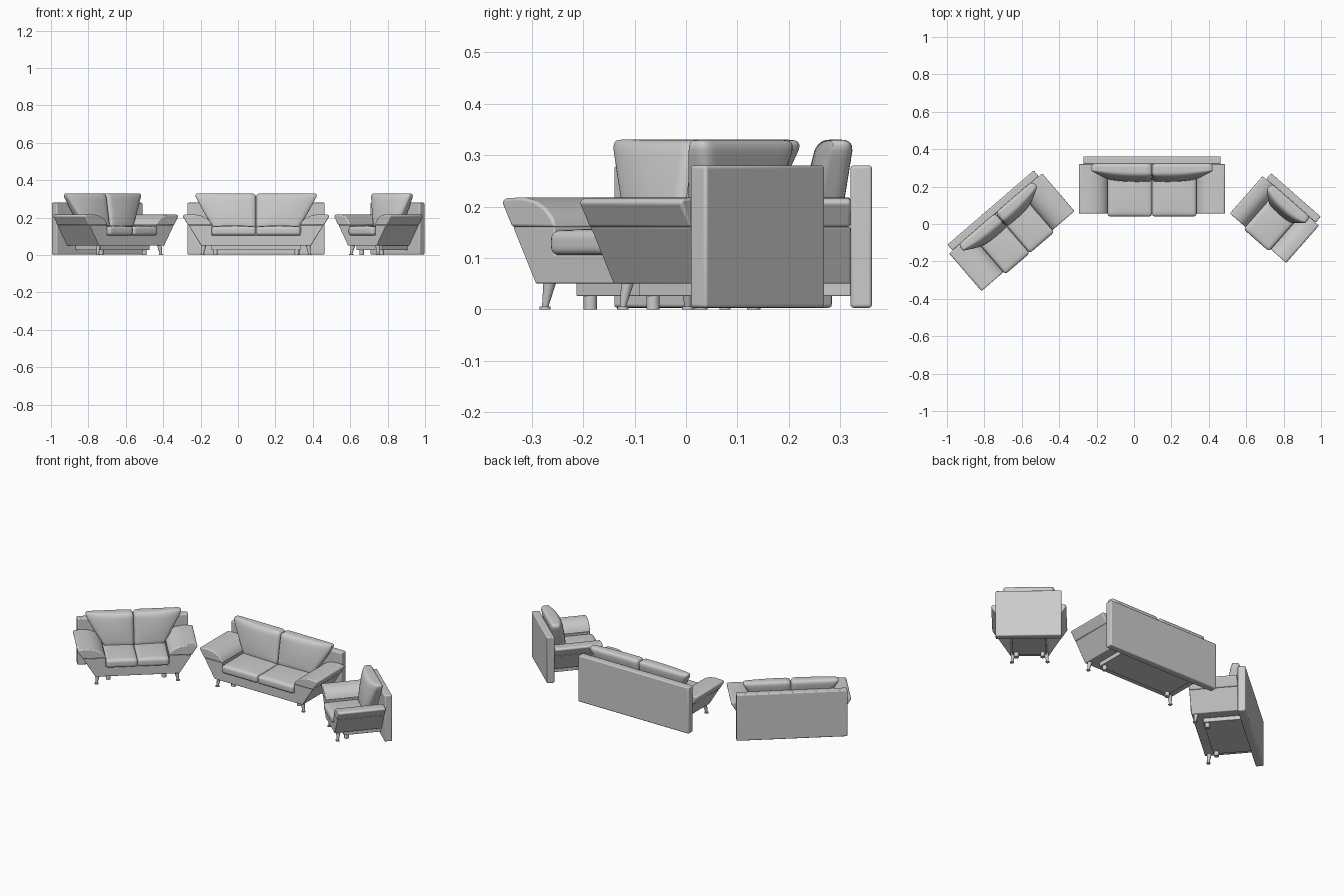
import bpy, bmesh, math
from mathutils import Vector, Matrix

if "Cube" in bpy.data.objects:
    bpy.data.objects.remove(bpy.data.objects["Cube"])


def finish(name, bm, place, bevel=0.0, segments=3):
    bmesh.ops.recalc_face_normals(bm, faces=bm.faces[:])
    me = bpy.data.meshes.new(name)
    bm.to_mesh(me)
    bm.free()
    ob = bpy.data.objects.new(name, me)
    bpy.context.collection.objects.link(ob)
    ob.matrix_world = place
    if bevel:
        m = ob.modifiers.new("soft_edges", 'BEVEL')
        m.width, m.segments, m.limit_method = bevel, segments, 'ANGLE'
    bpy.ops.object.select_all(action='DESELECT')
    ob.select_set(True)
    bpy.context.view_layer.objects.active = ob
    bpy.ops.object.shade_smooth_by_angle(angle=math.radians(35))
    return ob


def prism(name, profile, y0, y1, place, bevel=0.0):
    """Extrude an (x, z) profile along y."""
    bm = bmesh.new()
    face = bm.faces.new([bm.verts.new((x, y0, z)) for x, z in profile])
    ext = bmesh.ops.extrude_face_region(bm, geom=[face])
    moved = [v for v in ext['geom'] if isinstance(v, bmesh.types.BMVert)]
    bmesh.ops.translate(bm, verts=moved, vec=(0, y1 - y0, 0))
    return finish(name, bm, place, bevel)


def slab(name, hw, y0, y1, z0, z1, place, bevel):
    return prism(name, [(-hw, z0), (hw, z0), (hw, z1), (-hw, z1)], y0, y1, place, bevel)


def cushion(name, half, r, shape, place, cuts=13):
    """Rounded box whose points are passed through a shaping function."""
    bm = bmesh.new()
    bmesh.ops.create_cube(bm, size=2)
    bmesh.ops.subdivide_edges(bm, edges=bm.edges[:], cuts=cuts, use_grid_fill=True)
    for v in bm.verts:
        p = Vector([math.sin(c * math.pi / 2) * h for c, h in zip(v.co, half)])
        core = Vector([max(-(h - r), min(h - r, c)) for c, h in zip(p, half)])
        d = p - core
        if d.length > 1e-7:
            p = core + d.normalized() * r
        v.co = shape(*[c / h for c, h in zip(p, half)])
    return finish(name, bm, place)


def cone(name, bottom, top, r0, r1, place):
    bm = bmesh.new()
    bmesh.ops.create_cone(bm, cap_ends=True, segments=20, radius1=r0, radius2=r1, depth=1)
    a, b = Vector(bottom), Vector(top)
    for v in bm.verts:
        c = a.lerp(b, v.co.z + 0.5)
        v.co = Vector((v.co.x + c.x, v.co.y + c.y, c.z))
    return finish(name, bm, place)


def seating(kind, x, y, angle, hw, arm, count):
    """hw: half width over the arms; local y = 0 is the rear of the back panel."""
    place = Matrix.Translation((x, y, 0)) @ Matrix.Rotation(math.radians(angle), 4, 'Z')
    inner, low = hw - arm, hw - 0.1
    panel = hw - 0.026
    top_w = hw - 0.06

    slab(kind + "_back_panel", panel, -0.042, 0, 0.003, 0.28, place, 0.006)
    slab(kind + "_plinth", inner, -0.25, -0.042, 0.026, 0.052, place, 0.002)

    # U-shaped body flaring out under the arms
    side = hw - 0.032
    prism(kind + "_body", [(-low, 0.05), (low, 0.05), (side, 0.16), (inner, 0.16),
                           (inner, 0.106), (-inner, 0.106), (-inner, 0.16), (-side, 0.16)],
          -0.305, -0.042, place, 0.003)

    for s, tag in ((-1, "left"), (1, "right")):
        # padded armrest, rounded over on the inner side
        prism(f"{kind}_{tag}_armrest",
              [(s * (side + 0.002), 0.16), (s * hw, 0.208), (s * (hw - 0.008), 0.216),
               (s * (hw - arm * 0.38), 0.218), (s * (hw - arm * 0.62), 0.212),
               (s * (hw - arm * 0.82), 0.198), (s * (inner + 0.006), 0.178),
               (s * (inner - 0.002), 0.16)],
              -0.307, -0.042, place, 0.006)
        # splayed front leg with a foot disc, and a short support foot
        lx = low - 0.015
        cone(f"{kind}_{tag}_front_leg", (s * (lx + 0.008), -0.286, 0.004), (s * lx, -0.28, 0.055),
             0.006, 0.013, place)
        cone(f"{kind}_{tag}_foot_disc", (s * (lx + 0.008), -0.286, 0), (s * (lx + 0.008), -0.286, 0.005),
             0.011, 0.011, place)
        cone(f"{kind}_{tag}_support_foot", (s * (inner - 0.02), -0.23, 0), (s * (inner - 0.02), -0.23, 0.03),
             0.013, 0.013, place)

    w = 2 * inner / count
    for i in range(count):
        cx = -inner + w * (i + 0.5)

        # seat cushion with a slightly crowned top
        def seat(u, v, t, cx=cx):
            crown = 0.006 * (1 - u * u) * (1 - v * v) if t > 0 else 0
            return Vector((cx + u * w / 2, -0.197 + v * 0.125, 0.129 + t * 0.024 + crown))
        cushion(f"{kind}_seat_cushion_{i + 1}", (w / 2, 0.125, 0.024), 0.016, seat, place)

        # back cushion, wider at the top, leaning and thinning to the outside
        def back(u, v, t, i=i):
            f = (t + 1) / 2
            width = inner - 0.015 + (top_w - inner + 0.015) * f ** 0.9
            px = u * width if count == 1 else width * (i - 1 + (u + 1) / 2)
            z = 0.14 + 0.19 * f
            yy = -0.082 + v * 0.036 + 0.16 * (z - 0.26)
            if v < 0:
                e = abs(px / top_w)
                yy += v * 0.008 * (1 - u * u) * (1 - t * t) - v * 0.03 * e ** 3
            return Vector((px, yy, z))
        cushion(f"{kind}_back_cushion_{i + 1}", (top_w / count, 0.036, 0.095), 0.022, back, place)


seating("sofa", 0.0965, 0.362, 0, 0.393, 0.155, 2)
seating("loveseat", -0.767, 0.088, 40.7, 0.33, 0.157, 2)
seating("armchair", 0.866, 0.155, -41.3, 0.2025, 0.112, 1)
